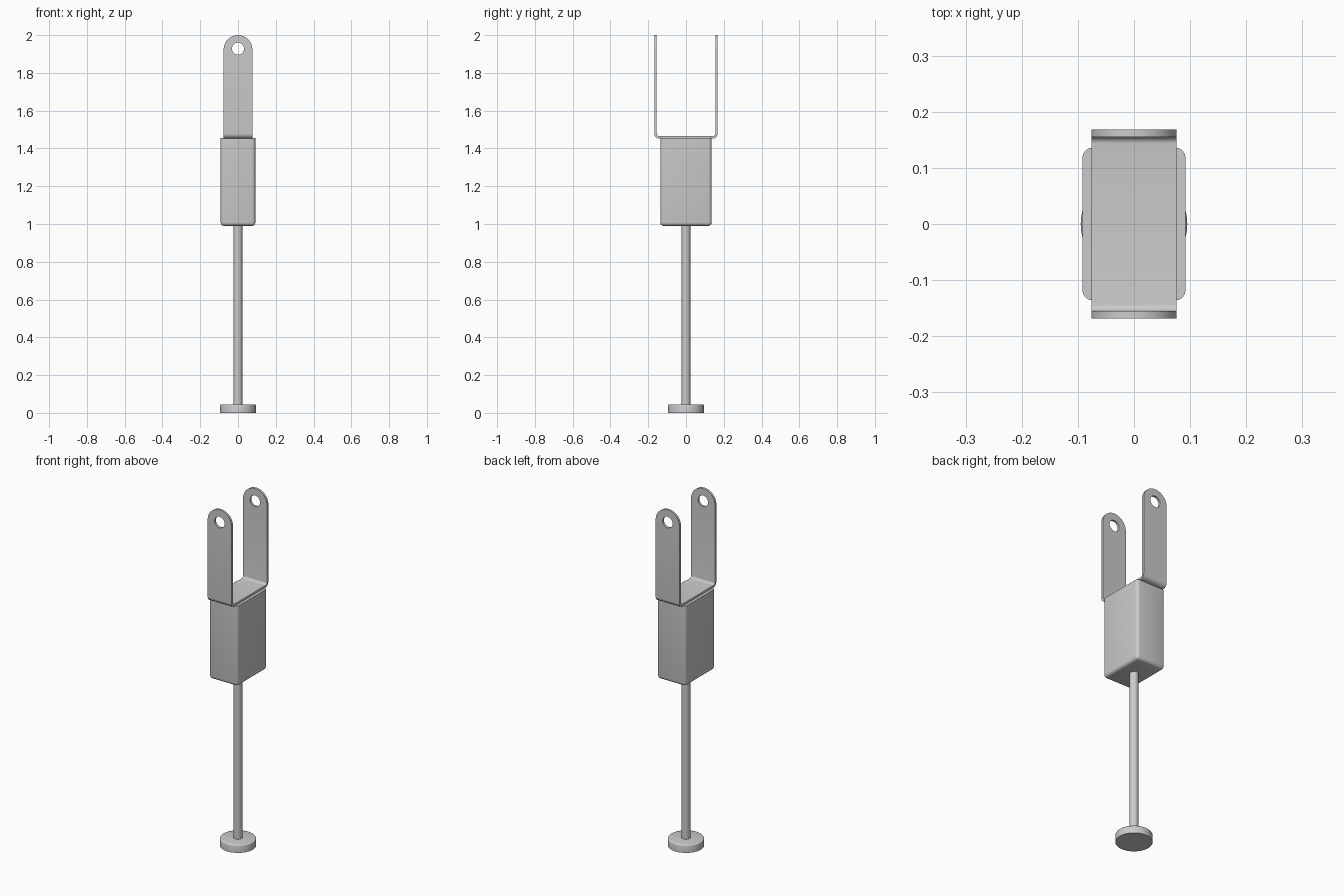
import bpy, bmesh, math
from mathutils import Matrix

if "Cube" in bpy.data.objects:
    bpy.data.objects.remove(bpy.data.objects["Cube"])


def finish(bm, name, angle=35):
    bmesh.ops.recalc_face_normals(bm, faces=bm.faces)
    me = bpy.data.meshes.new(name)
    bm.to_mesh(me)
    bm.free()
    ob = bpy.data.objects.new(name, me)
    bpy.context.collection.objects.link(ob)
    smooth(ob, angle)
    return ob


def smooth(ob, angle=35):
    bpy.ops.object.select_all(action='DESELECT')
    ob.select_set(True)
    bpy.context.view_layer.objects.active = ob
    bpy.ops.object.shade_smooth_by_angle(angle=math.radians(angle))


def cylinder(name, r, z0, z1, top_bevel=0.0, segs=48):
    bm = bmesh.new()
    bmesh.ops.create_cone(bm, cap_ends=True, segments=segs, radius1=r, radius2=r,
                          depth=z1 - z0, matrix=Matrix.Translation((0, 0, (z0 + z1) / 2)))
    if top_bevel:
        rim = [e for e in bm.edges if all(v.co.z > z1 - 1e-4 for v in e.verts)]
        bmesh.ops.bevel(bm, geom=rim, offset=top_bevel, segments=3, profile=0.5, affect='EDGES')
    return finish(bm, name)


def prism(name, pts, axis, half):
    """Extrude a closed (u, z) outline along the x or y axis."""
    bm = bmesh.new()
    place = (lambda u, z: (-half, u, z)) if axis == 'x' else (lambda u, z: (u, -half, z))
    face = bm.faces.new([bm.verts.new(place(u, z)) for u, z in pts])
    new = bmesh.ops.extrude_face_region(bm, geom=[face])['geom']
    step = (2 * half, 0, 0) if axis == 'x' else (0, 2 * half, 0)
    bmesh.ops.translate(bm, vec=step, verts=[g for g in new if isinstance(g, bmesh.types.BMVert)])
    return finish(bm, name)


def arc(cu, cz, r, a0, a1, n):
    return [(cu + r * math.cos(math.radians(a0 + (a1 - a0) * i / n)),
             cz + r * math.sin(math.radians(a0 + (a1 - a0) * i / n))) for i in range(n + 1)]


def boolean(ob, cutter, op):
    bpy.context.view_layer.objects.active = ob
    mod = ob.modifiers.new("cut", 'BOOLEAN')
    mod.object, mod.operation, mod.solver = cutter, op, 'EXACT'
    bpy.ops.object.modifier_apply(modifier=mod.name)
    bpy.data.objects.remove(cutter)


# Foot disc and rod
cylinder("foot_disc", 0.095, 0.0, 0.045, top_bevel=0.007)
cylinder("rod", 0.023, 0.04, 1.0, segs=32)

# Body block: rounded sides and bottom, sharp top rim
bm = bmesh.new()
bmesh.ops.create_cube(bm, size=1, matrix=Matrix.Translation((0, 0, 1.222))
                      @ Matrix.Diagonal((0.184, 0.272, 0.464, 1)))
edges = [e for e in bm.edges if min(v.co.z for v in e.verts) < 1.2]
bmesh.ops.bevel(bm, geom=edges, offset=0.018, segments=4, profile=0.5, affect='EDGES')
finish(bm, "body_block")

# U bracket: bent strip, trimmed to round arm ends, then drilled
Y, T, Z0, R = 0.168, 0.013, 1.453, 0.025
outer = arc(-Y + R, Z0 + R, R, 180, 270, 6) + arc(Y - R, Z0 + R, R, 270, 360, 6)
inner = arc(Y - R, Z0 + R, R - T, 360, 270, 6) + arc(-Y + R, Z0 + R, R - T, 270, 180, 6)
strip = ([(-Y, 2.05)] + outer + [(Y, 2.05), (Y - T, 2.05)] + inner + [(-Y + T, 2.05)])
bracket = prism("fork_bracket", strip, 'x', 0.1)
W = 0.076
trim = prism("trim_helper", [(-W, 1.3), (W, 1.3)] + arc(0, 2 - W, W, 0, 180, 32), 'y', 0.3)
boolean(bracket, trim, 'INTERSECT')
hole = prism("hole_helper", arc(0, 1.928, 0.032, 0, 352.5, 47), 'y', 0.3)
boolean(bracket, hole, 'DIFFERENCE')
smooth(bracket)
